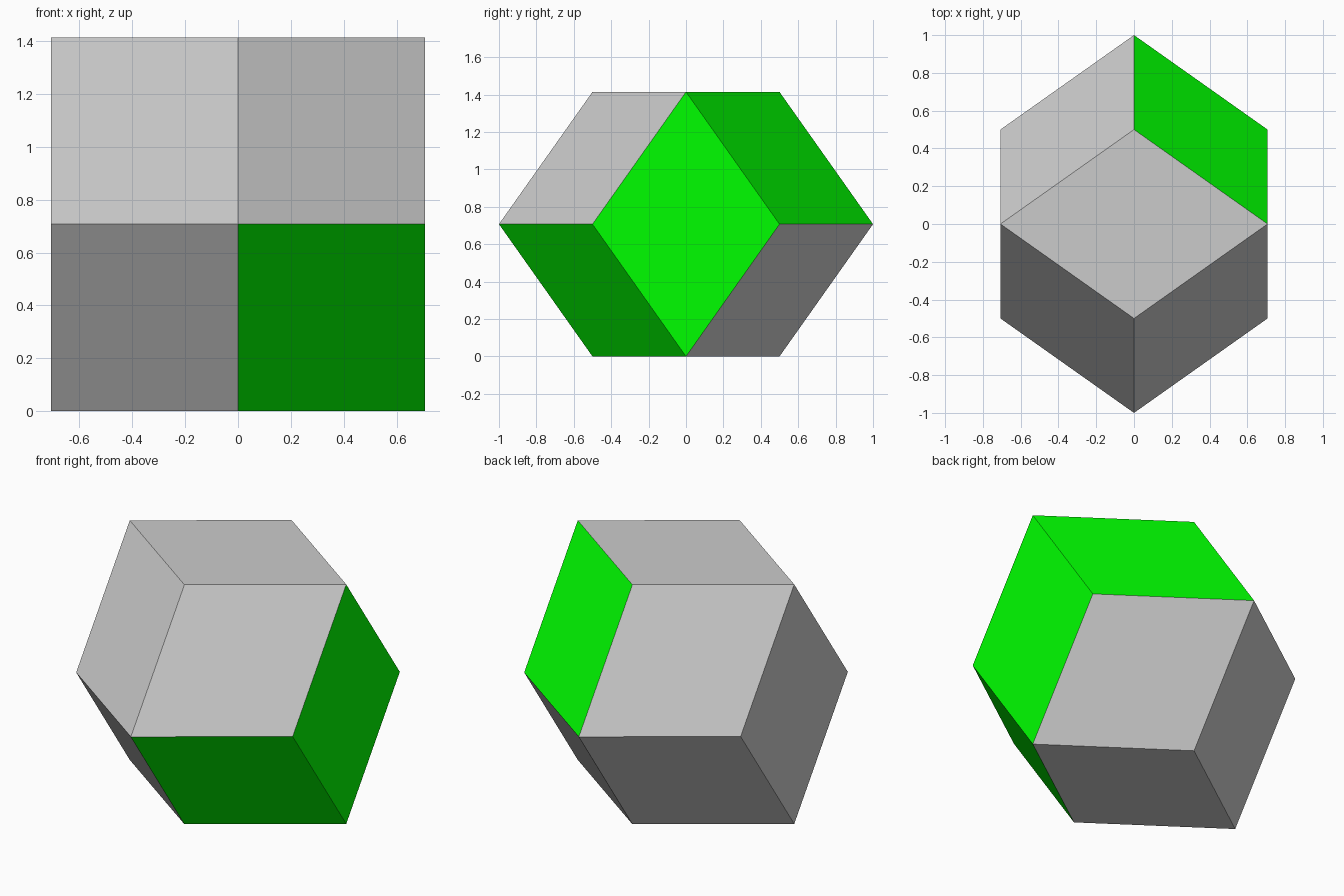
import bpy, bmesh, math
from mathutils import Matrix, Vector

if "Cube" in bpy.data.objects:
    bpy.data.objects.remove(bpy.data.objects["Cube"])

H = math.sqrt(0.5)

# Rhombic dodecahedron: unit cube with a half-height pyramid raised on each face
bm = bmesh.new()
bmesh.ops.create_cube(bm, size=1)
bmesh.ops.poke(bm, faces=bm.faces[:], offset=0.5)
bm.normal_update()
bmesh.ops.dissolve_limit(bm, angle_limit=math.radians(1), verts=bm.verts[:], edges=bm.edges[:])

# Turn it so a rhombic face lies flat on the ground
bmesh.ops.transform(bm, matrix=Matrix.Translation((0, 0, H)) @ Matrix.Rotation(math.pi / 4, 4, 'Y'), verts=bm.verts[:])
bmesh.ops.recalc_face_normals(bm, faces=bm.faces[:])
bm.normal_update()

# Three green faces on the right side
for n in [(1, 0, 0), (0.5, H, 0.5), (0.5, -H, -0.5)]:
    face = max(bm.faces, key=lambda f: f.normal.dot(Vector(n)))
    face.material_index = 1

mesh = bpy.data.meshes.new("rhombic_dodecahedron")
bm.to_mesh(mesh)
bm.free()

green = bpy.data.materials.new("green")
green.diffuse_color = (0.0, 1.0, 0.0, 1.0)
green.use_nodes = True
green.node_tree.nodes["Principled BSDF"].inputs["Base Color"].default_value = green.diffuse_color
mesh.materials.append(None)   # slot 0 stays default grey
mesh.materials.append(green)
body = bpy.data.objects.new("rhombic_dodecahedron", mesh)
bpy.context.collection.objects.link(body)
